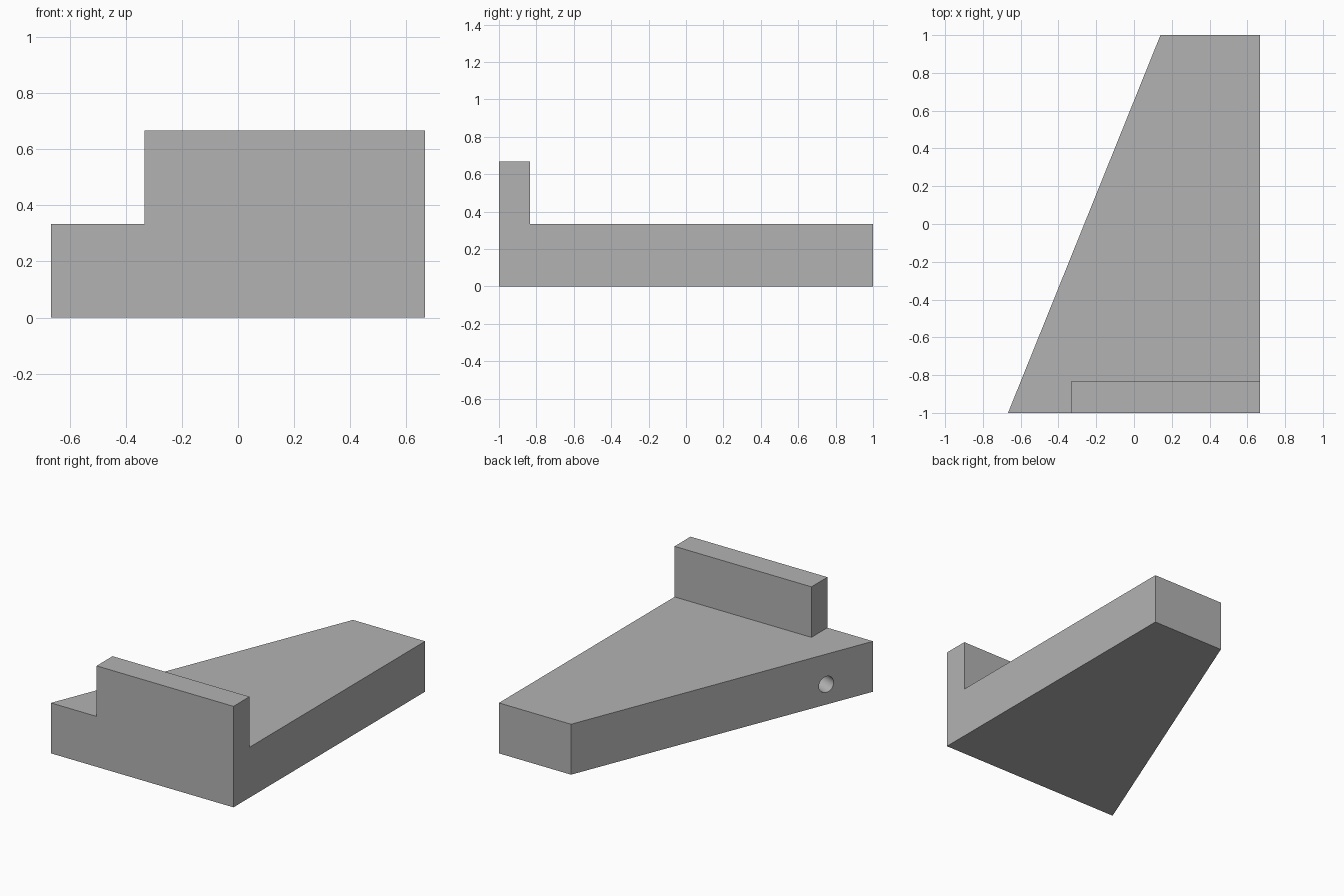
import bpy
import bmesh
from mathutils import Vector

old = bpy.data.objects.get("Cube")
if old:
    bpy.data.objects.remove(old, do_unlink=True)

GREY = 0.45
material = bpy.data.materials.new("plain grey")
material.use_nodes = True
material.diffuse_color = (GREY, GREY, GREY, 1)
material.node_tree.nodes["Principled BSDF"].inputs["Base Color"].default_value = (GREY, GREY, GREY, 1)


def prism(name, outline, bottom, top):
    """Extrude a plan outline upwards into a solid block."""
    bm = bmesh.new()
    face = bm.faces.new([bm.verts.new((x, y, bottom)) for x, y in outline])
    grown = bmesh.ops.extrude_face_region(bm, geom=[face], use_keep_orig=True)
    verts = [v for v in grown["geom"] if isinstance(v, bmesh.types.BMVert)]
    bmesh.ops.translate(bm, verts=verts, vec=(0, 0, top - bottom))
    bmesh.ops.recalc_face_normals(bm, faces=bm.faces)
    mesh = bpy.data.meshes.new(name)
    bm.to_mesh(mesh)
    bm.free()
    mesh.materials.append(material)
    obj = bpy.data.objects.new(name, mesh)
    bpy.context.collection.objects.link(obj)
    return obj


SIDE, LEVEL, TOP = 0.667, 0.333, 0.667
front_corner = Vector((-SIDE, -1, 0))
back_corner = Vector((0.14, 1, 0))

# Tapered base with one slanted side
base = prism("base", [front_corner.xy, (SIDE, -1), (SIDE, 1), back_corner.xy], 0, LEVEL)

# Upright wall along the front edge
prism("front_wall", [(-0.333, -1), (SIDE, -1), (SIDE, -0.833), (-0.333, -0.833)], LEVEL, TOP)

# Blind round hole drilled square into the slanted side
along = (back_corner - front_corner).normalized()
inward = Vector((along.y, -along.x, 0))
centre = front_corner.lerp(back_corner, 0.155) + Vector((0, 0, 0.133))
DEPTH = 0.33
bpy.ops.mesh.primitive_cylinder_add(
    vertices=32, radius=0.053, depth=2 * DEPTH, location=centre,
    rotation=inward.to_track_quat("Z", "Y").to_euler())
cutter = bpy.context.object
cutter.name = "hole_cutter"
cutter.hide_render = True
cutter.data.materials.append(material)

cut = base.modifiers.new("hole", "BOOLEAN")
cut.operation = "DIFFERENCE"
cut.solver = "EXACT"
cut.object = cutter

bpy.ops.object.select_all(action="DESELECT")
base.select_set(True)
bpy.context.view_layer.objects.active = base
bpy.ops.object.modifier_apply(modifier=cut.name)
bpy.data.objects.remove(cutter, do_unlink=True)
bpy.ops.object.shade_smooth_by_angle()
